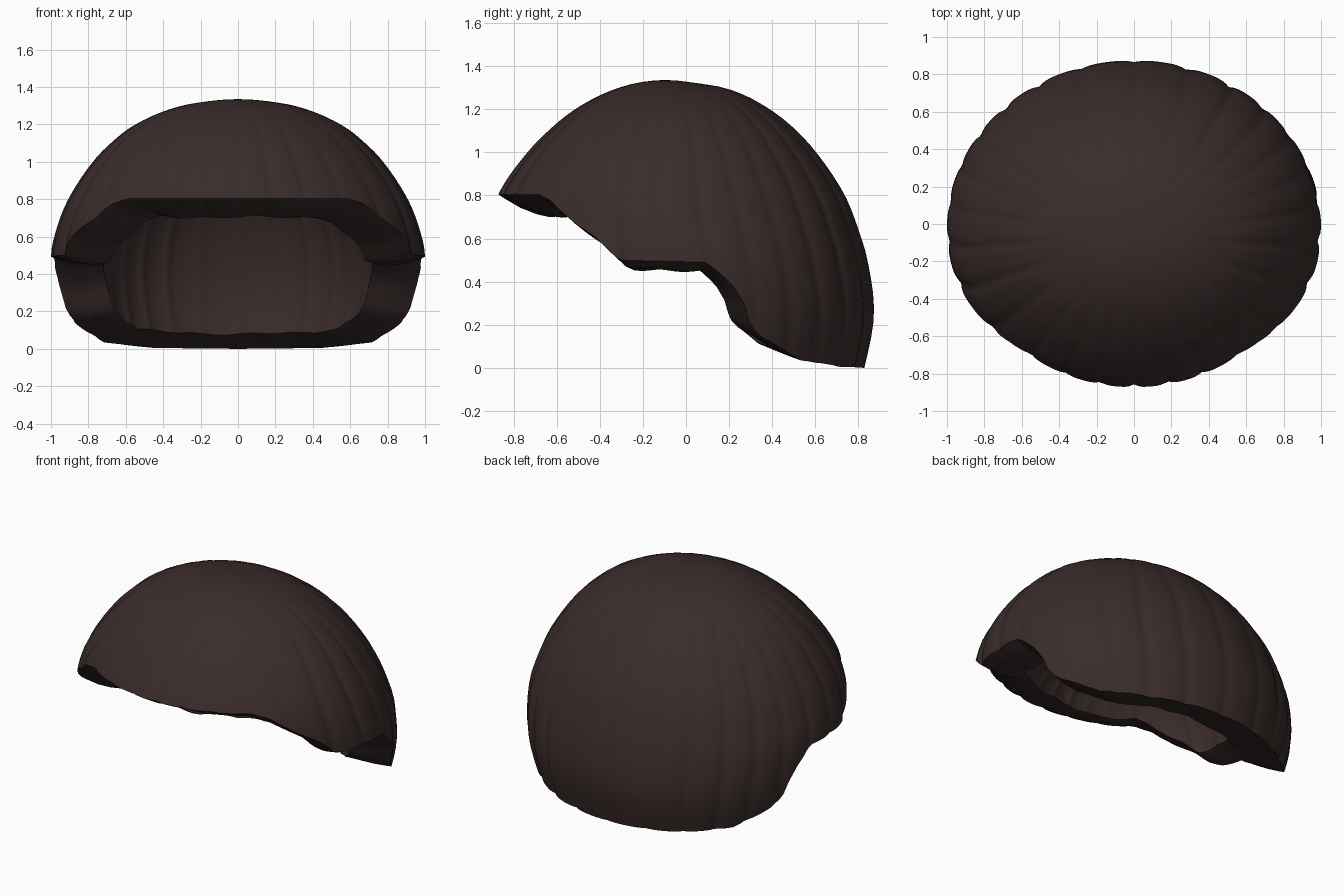
import bpy, bmesh, math

if "Cube" in bpy.data.objects:
    bpy.data.objects.remove(bpy.data.objects["Cube"])

TOP = 1.335
COLS, ROWS, LOBES = 240, 30, 26

# Dome sections: height, half width, front y, back y
SECTIONS = [(-0.1, .85, -.76, .79), (0, .91, -.80, .83), (.25, .985, -.87, .875),
            (.5, 1.0, -.90, .845), (.65, .968, -.905, .80), (.8, .908, -.875, .74),
            (1.02, .76, -.72, .59), (1.1, .68, -.64, .515), (1.19, .565, -.53, .405),
            (1.3, .30, -.31, .175), (1.325, .15, -.21, .02), (TOP, 0, -.09, -.09)]
# Hairline: degrees from the front, height
HAIRLINE = [(0, .805), (40, .805), (47, .775), (55, .69), (64, .61), (71, .50), (98, .49),
            (101, .45), (105, .385), (108, .30), (110, .19), (114, .14), (129, .035),
            (150, .005), (180, 0)]


def interp(table, x, col=1):
    """Smooth cubic lookup in a table sorted by its first column."""
    n = len(table)
    x = min(max(x, table[0][0]), table[-1][0])
    i = next(k for k in range(n - 1) if x <= table[k + 1][0])

    def slope(k):
        a, b = table[max(k - 1, 0)], table[min(k + 1, n - 1)]
        return (b[col] - a[col]) / (b[0] - a[0])
    p, q = table[i], table[i + 1]
    h = q[0] - p[0]
    t = (x - p[0]) / h
    return ((2*t**3 - 3*t*t + 1) * p[col] + (t**3 - 2*t*t + t) * h * slope(i)
            + (3*t*t - 2*t**3) * q[col] + (t**3 - t*t) * h * slope(i + 1))


# Index the sections by root of depth, so the crown stays round
DEPTH = [(math.sqrt(TOP - z), w, f, b) for z, w, f, b in reversed(SECTIONS)]


def hairline(phi):
    d = abs(math.degrees(phi))
    for (a, za), (b, zb) in zip(HAIRLINE, HAIRLINE[1:]):
        if d <= b:
            return za + (zb - za) * (d - a) / (b - a)
    return 0


def dome_point(phi, z, lobe_depth):
    s = math.sqrt(max(TOP - z, 0))
    w, f, b = (interp(DEPTH, s, c) for c in (1, 2, 3))
    # Soft locks of uneven width and depth
    groove = 1 - abs(math.sin(phi * LOBES / 2 + .8 * math.sin(3 * phi) + .25 * math.sin(phi) * z))
    uneven = .75 + .25 * math.sin(5 * phi + 1)
    k = 1 - lobe_depth * uneven * groove ** 2 * min(1, s / .35)
    return (w * k * math.sin(phi), (f + b) / 2 - (b - f) / 2 * k * math.cos(phi), z)


def inner_point(phi, z):
    """Cavity wall: the dome shrunk towards the middle of the head."""
    zc = .30 + (z - .30) / .78
    x, y, _ = dome_point(phi, min(max(zc, -.1), TOP), .02)
    return (x * .735, -.03 + (y + .03) * .70, z)


bm = bmesh.new()
columns = []
crown = bm.verts.new((0, -.09, TOP))
inner_top = .30 + (TOP - .30) * .78
inner_crown = bm.verts.new((0, -.07, inner_top))
for j in range(COLS):
    phi = -math.pi + 2 * math.pi * j / COLS
    edge = hairline(phi)
    wave = .008 * math.sin(phi * 11) * math.sin(phi * 4 + 1)
    in_edge = .08 + edge * .775 + wave
    pts = []
    # Outer locks from crown to hairline
    for i in range(1, ROWS + 1):
        z = edge + (TOP - edge) * math.cos(i / ROWS * math.pi / 2)
        pts.append(dome_point(phi, z, .02))
    # Thick rolled rim
    o, n = pts[-1], inner_point(phi, in_edge)
    for t in (.12, .4, .7, .92):
        sag = .02 * math.sin(math.pi * t) * min(1, edge / .3)
        pts.append((o[0] + (n[0] - o[0]) * t, o[1] + (n[1] - o[1]) * t,
                    o[2] + (n[2] - o[2]) * t - sag + wave * t))
    # Cavity from rim back up to its top
    for i in range(ROWS, 0, -2):
        pts.append(inner_point(phi, in_edge + (inner_top - in_edge) * math.cos(i / ROWS * math.pi / 2)))
    columns.append([bm.verts.new(p) for p in pts])

for j in range(COLS):
    a, b = columns[j], columns[(j + 1) % COLS]
    bm.faces.new((crown, a[0], b[0]))
    bm.faces.new((inner_crown, b[-1], a[-1]))
    for i in range(len(a) - 1):
        bm.faces.new((a[i], a[i + 1], b[i + 1], b[i]))
bmesh.ops.recalc_face_normals(bm, faces=bm.faces)

mesh = bpy.data.meshes.new("hair_cap")
bm.to_mesh(mesh)
bm.free()
hair = bpy.data.objects.new("hair_cap", mesh)
bpy.context.collection.objects.link(hair)

brown = bpy.data.materials.new("dark_brown")
brown.diffuse_color = (.042, .025, .024, 1)
brown.use_nodes = True
brown.node_tree.nodes["Principled BSDF"].inputs["Base Color"].default_value = brown.diffuse_color
mesh.materials.append(brown)

bpy.context.view_layer.objects.active = hair
hair.select_set(True)
bpy.ops.object.shade_smooth_by_angle(angle=math.radians(50))
